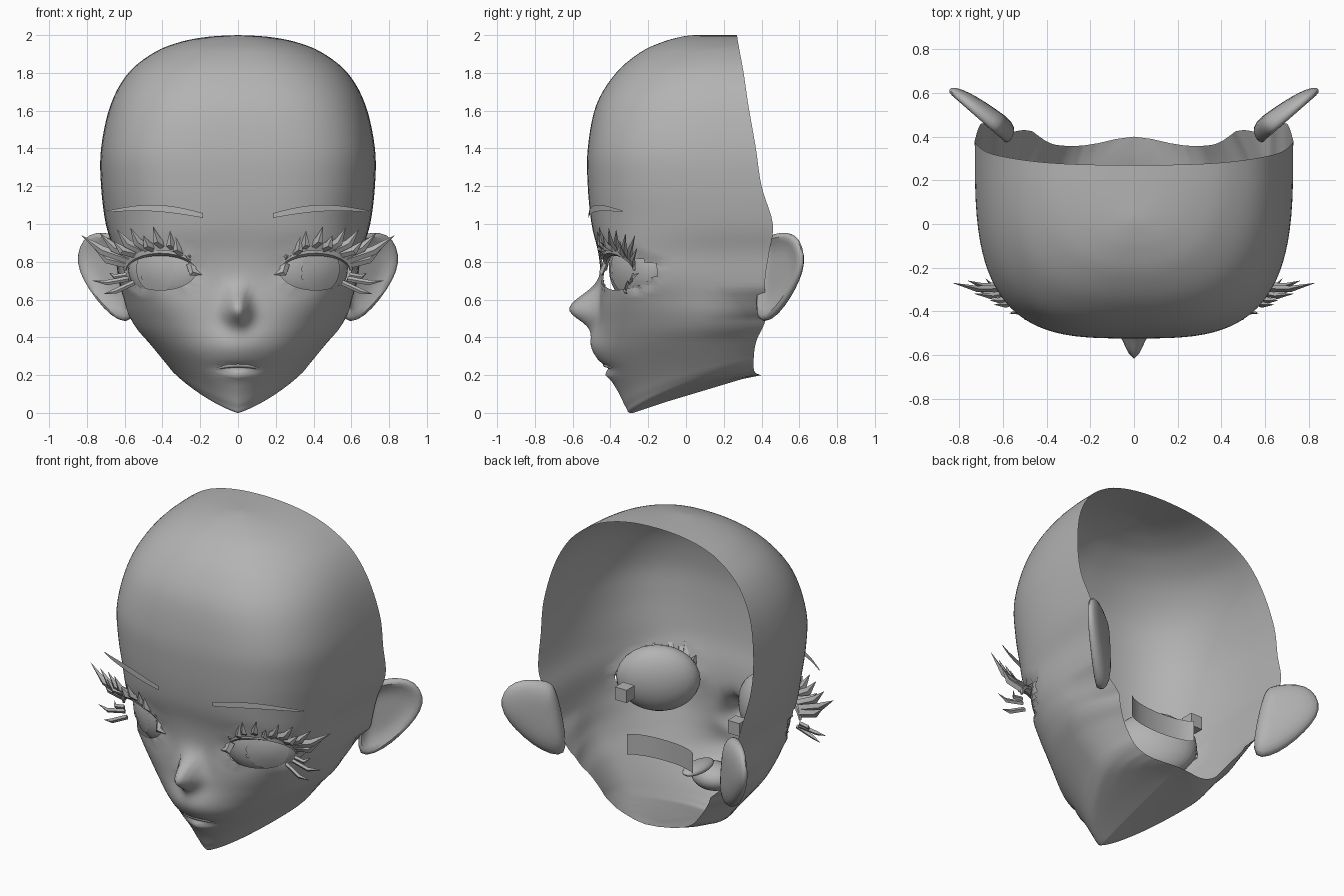
import bpy, bmesh, math
from mathutils import Vector, Matrix

if "Cube" in bpy.data.objects:
    bpy.data.objects.remove(bpy.data.objects["Cube"])

grey = bpy.data.materials.new("clay_grey")
grey.diffuse_color = (0.45, 0.45, 0.45, 1)
grey.use_nodes = True
grey.node_tree.nodes["Principled BSDF"].inputs["Base Color"].default_value = grey.diffuse_color


def finish(bm, name, angle=50, recalc=True):
    if recalc:
        bmesh.ops.recalc_face_normals(bm, faces=bm.faces[:])
    me = bpy.data.meshes.new(name)
    bm.to_mesh(me)
    bm.free()
    me.materials.append(grey)
    ob = bpy.data.objects.new(name, me)
    bpy.context.collection.objects.link(ob)
    bpy.ops.object.select_all(action='DESELECT')
    ob.select_set(True)
    bpy.context.view_layer.objects.active = ob
    bpy.ops.object.shade_smooth_by_angle(angle=math.radians(angle))
    return ob


def tube(bm, pts, radii, sides=5, flat=1.0):
    """Closed tapered tube along a path."""
    pts = [Vector(p) for p in pts]
    rings = []
    for i, p in enumerate(pts):
        d = (pts[min(i + 1, len(pts) - 1)] - pts[max(i - 1, 0)]).normalized()
        a = d.cross(Vector((0, 1, 0.01))).normalized()
        b = d.cross(a)
        ang = [2 * math.pi * k / sides for k in range(sides)]
        rings.append([bm.verts.new(p + radii[i] * (a * math.cos(t) + b * math.sin(t) * flat)) for t in ang])
    for r, q in zip(rings, rings[1:]):
        for k in range(sides):
            bm.faces.new((r[k], r[(k + 1) % sides], q[(k + 1) % sides], q[k]))
    bm.faces.new(rings[0])
    bm.faces.new(rings[-1][::-1])


def ellipsoid(name, loc, radii, rot=0):
    bm = bmesh.new()
    m = Matrix.Translation(loc) @ Matrix.Rotation(rot, 4, 'Z') @ Matrix.Diagonal((*radii, 1))
    bmesh.ops.create_uvsphere(bm, u_segments=24, v_segments=14, radius=1, matrix=m)
    return finish(bm, name)


# Head shell sections: front z, front y, half width, rim y, rim z, roundness
SECTIONS = [
    (2.0, .04, 0, .27, 2.0, 2.3), (1.992, -.02, .15, .271, 1.992, 2.3),
    (1.965, -.12, .30, .275, 1.965, 2.4),
    (1.91, -.24, .44, .285, 1.91, 2.5), (1.8, -.37, .58, .305, 1.8, 2.7),
    (1.63, -.475, .675, .33, 1.63, 3.0), (1.4, -.52, .725, .37, 1.4, 3.3),
    (1.2, -.52, .725, .40, 1.2, 3.3), (1.0, -.50, .70, .46, 1.0, 3.4),
    (.85, -.465, .655, .44, .85, 3.9), (.72, -.45, .635, .42, .72, 3.9),
    (.6, -.455, .615, .42, .61, 3.1), (.5, -.46, .60, .43, .53, 2.6),
    (.4, -.46, .565, .41, .46, 2.3), (.3, -.45, .51, .38, .40, 2.1),
    (.2, -.41, .465, .365, .35, 1.9), (.1, -.353, .425, .36, .31, 1.75),
    (.03, -.318, .39, .358, .275, 1.65),
    (0, -.28, .35, .357, .25, 1.6), (.06, -.1, .29, .36, .225, 1.6),
    (.12, .1, .21, .37, .21, 1.7), (.18, .3, .1, .39, .202, 1.8),
    (.20, .40, 0, .40, .20, 2)]
CHIN = 18


def section(i, t):
    last = len(SECTIONS) - 1
    p = [SECTIONS[max(0, min(last, i + k))] for k in (-1, 0, 1, 2)]
    if i >= CHIN:  # straight underside
        return [b + (c - b) * t for b, c in zip(p[1], p[2])]
    return [b + .5 * t * (c - a + t * (2*a - 5*b + 4*c - d + t * (3*(b - c) + d - a)))
            for a, b, c, d in zip(*p)]


def bump(v, mid, size):
    return math.exp(-((v - mid) / size) ** 2)


def features(x, z):
    """Nose, muzzle, lips and eye socket offsets along y."""
    x = abs(x)
    return (-.16 * bump(x, 0, .045 + .017 * bump(z, .52, .1)) * bump(z, .55, .105 if z > .55 else .085)
            - .045 * bump(x, 0, .16) * bump(z, .36, .09)
            + .03 * bump(x, 0, .11) * bump(z, .237, .02)
            - .018 * bump(x, 0, .07) * bump(z, .205, .022)
            + .04 * bump(x, .37, .15) * bump(z, .76, .11))


EYE_X, EYE_Z, EYE_RX, EYE_RZ = .41, .755, .19, .105

bm = bmesh.new()
N = 32
rows = []
steps = [(i, k / 5) for i in range(len(SECTIONS) - 1) for k in range(5)] + [(len(SECTIONS) - 2, 1)]
for i, t in steps:
    zf, yf, w, yb, zb, n = section(i, t)
    row = []
    for c in range(-N, N + 1):
        a = math.pi / 2 * (abs(c) / N) ** 1.4
        xr = math.sin(a) ** (2 / n)
        f = 1 - max(math.cos(a), 0) ** (2 / n)
        # jaw curls inward below the ears to form the neck edge
        curl = .21 * min(1, max(0, (.66 - zb) / .16)) * max(0, (f - .6) / .4) ** 1.6
        x = math.copysign(max(w, 0) * xr * (1 - curl), c)
        z = zf + (zb - zf) * (.5 * f + .5 * xr ** 1.1)
        y = yf + (yb - yf) * f
        if i < CHIN:
            y += features(x, z) * (1 if y < .1 else 0)
        row.append(bm.verts.new((x, y, z)))
    rows.append(row)
for r, q in zip(rows, rows[1:]):
    for c in range(2 * N):
        bm.faces.new((r[c], q[c], q[c + 1], r[c + 1]))


# Eye openings, with the edge drawn onto an oval
def oval(v):
    return math.hypot((abs(v.co.x) - EYE_X) / EYE_RX, (v.co.z - EYE_Z) / EYE_RZ)


inside = {v for v in bm.verts if oval(v) < 1 and v.co.y < .05}
border = {u for v in inside for f in v.link_faces for u in f.verts} - inside
for v in border:
    k, s = oval(v), math.copysign(1, v.co.x)
    v.co.x = s * (EYE_X + (abs(v.co.x) - EYE_X) / k)
    v.co.z = EYE_Z + (v.co.z - EYE_Z) / k
bmesh.ops.delete(bm, geom=list(inside), context='VERTS')
bmesh.ops.remove_doubles(bm, verts=bm.verts[:], dist=.0005)
finish(bm, "head_shell", 120, recalc=False)


# Ears: outline along the ear plane, as thin rings with a hollow front
EAR = [(.04, .9), (.07, .94), (.13, .955), (.23, .965), (.32, .93), (.365, .84), (.35, .75),
       (.28, .65), (.17, .54), (.07, .48), (-.02, .47), (-.02, .6), (.01, .77)]
RINGS = [(.25, 0), (.65, .0), (.88, .035), (1, .012), (.95, -.025), (.65, -.05), (.25, -.055)]


def ear(name, s):
    bm = bmesh.new()
    rings = []
    for k, off in RINGS:
        ring = []
        for u, z in EAR:
            u, z = .12 + (u - .12) * k, .75 + (z - .75) * k
            o = off * (1.25 - 1.5 * u)
            ring.append(bm.verts.new((s * (.57 + .78 * u + .63 * o), .4 + .63 * u - .78 * o, z)))
        rings.append(ring)
    m = len(EAR)
    for r, q in zip(rings, rings[1:]):
        for c in range(m):
            bm.faces.new((r[c], r[(c + 1) % m], q[(c + 1) % m], q[c]))
    bm.faces.new(rings[0])
    bm.faces.new(rings[-1])
    ob = finish(bm, name, 80)
    ob.modifiers.new("smooth", 'SUBSURF').levels = 1
    ob.modifiers["smooth"].render_levels = 1


# Eyeball with thin iris and highlight plates laid on its curve
BALL, BALL_AT, TURN = (.24, .12, .2), (.367, -.25, .77), .53


def eye_plate(name, s, u0, v0, ru, rv, lift):
    bm = bmesh.new()
    m = Matrix.Translation((s * BALL_AT[0], *BALL_AT[1:])) @ Matrix.Rotation(s * TURN, 4, 'Z')

    def on_ball(u, v):
        d = math.sqrt(max(0, 1 - (u / BALL[0]) ** 2 - (v / BALL[2]) ** 2))
        return bm.verts.new(m @ Vector((u, -BALL[1] * d - lift, v)))
    ang = [math.tau * k / 20 for k in range(20)]
    mid = on_ball(u0, v0)
    rims = [[on_ball(u0 + ru * f * math.cos(a), v0 + rv * f * math.sin(a)) for a in ang] for f in (.5, 1)]
    for k in range(20):
        j = (k + 1) % 20
        bm.faces.new((mid, rims[0][k], rims[0][j]))
        bm.faces.new((rims[0][k], rims[1][k], rims[1][j], rims[0][j]))
    finish(bm, name)


def lid_y(x):
    return -.425 + .95 * (x - .2) ** 2


# Lash base x, z and tip x, y, z
LASHES = [(.25, .79, .19, -.44, .73), (.25, .81, .23, -.43, .88), (.28, .835, .33, -.46, .93),
          (.32, .855, .36, -.47, .96), (.37, .865, .45, -.46, .985), (.43, .865, .50, -.44, .94),
          (.46, .86, .57, -.41, .98), (.50, .855, .64, -.37, .97), (.53, .84, .66, -.35, .91),
          (.55, .83, .73, -.32, .95), (.57, .81, .83, -.27, .94),
          (.59, .79, .76, -.26, .87), (.58, .71, .77, -.28, .70), (.55, .69, .71, -.31, .63),
          (.59, .73, .68, -.25, .74)]

for s, side in ((1, "left"), (-1, "right")):
    ear(side + "_ear", s)
    ellipsoid(side + "_eyeball", (s * BALL_AT[0], *BALL_AT[1:]), BALL, s * TURN)
    eye_plate(side + "_iris", s, s * .02, -.01, .12, .125, .005)
    eye_plate(side + "_highlight", s, -.08, -.01, .025, .025, .009)
    eye_plate(side + "_small_highlight", s, -.09, -.05, .015, .015, .009)

    # Lid line and pointed lashes
    bm = bmesh.new()
    arc = [math.pi * k / 12 for k in range(13)]
    pts = [(EYE_X + EYE_RX * math.cos(a), EYE_Z + EYE_RZ * math.sin(a)) for a in arc]
    tube(bm, [(s * x, lid_y(x), z) for x, z in pts], [.008 + .02 * math.sin(a) for a in arc], 6)
    for x, z, tx, ty, tz in LASHES:
        a, b = Vector((x, lid_y(x), z)), Vector((tx, ty, tz))
        c = (a + b) / 2 + Vector((.018, -.015, -.015))
        r = .024 if z > .76 else .014
        tube(bm, [(s * p.x, p.y, p.z) for p in (a, c, b)], [r, r, .001], 4, .6)
    finish(bm, side + "_lashes", 40)

    # Eyebrow plate
    bm = bmesh.new()
    prev = None
    for k in range(13):
        u = k / 12
        x, y = s * (.185 + .505 * u), -.515 + .18 * u * u
        z = 1.045 + .022 * u + .028 * math.sin(math.pi * u)
        h = .004 + .014 * math.sin(math.pi * min(1, .2 + .8 * u))
        cur = [bm.verts.new((x, y, z - h)), bm.verts.new((x, y, z + h))]
        if prev:
            bm.faces.new((prev[0], cur[0], cur[1], prev[1])[::s])
        prev = cur
    finish(bm, side + "_eyebrow", recalc=False)

    # Small block behind the eye
    bm = bmesh.new()
    bmesh.ops.create_cube(bm, size=.08, matrix=Matrix.Translation((s * .39, .047, .785)))
    finish(bm, side + "_eye_block", 30)

# Upper lip edge
bm = bmesh.new()
xs = [-.15 + .3 * k / 12 for k in range(13)]
tube(bm, [(x, -.425 + 3.5 * x * x, .255 - 1.6 * x * x) for x in xs],
     [.014 * (1.02 - (x / .15) ** 2) for x in xs], 8)
finish(bm, "upper_lip")

# Mouth interior
ellipsoid("mouth_bag", (0, -.27, .25), (.13, .11, .08))
ellipsoid("tongue", (0, -.12, .36), (.06, .13, .03))
bm = bmesh.new()
prev = None
for k in range(9):
    a = math.pi * (k / 8 - .5) * .8
    cur = [bm.verts.new((.24 * math.sin(a), .28 - .08 * math.cos(a), z)) for z in (.52, .65)]
    if prev:
        bm.faces.new((prev[0], cur[0], cur[1], prev[1]))
    prev = cur
finish(bm, "teeth_band")
